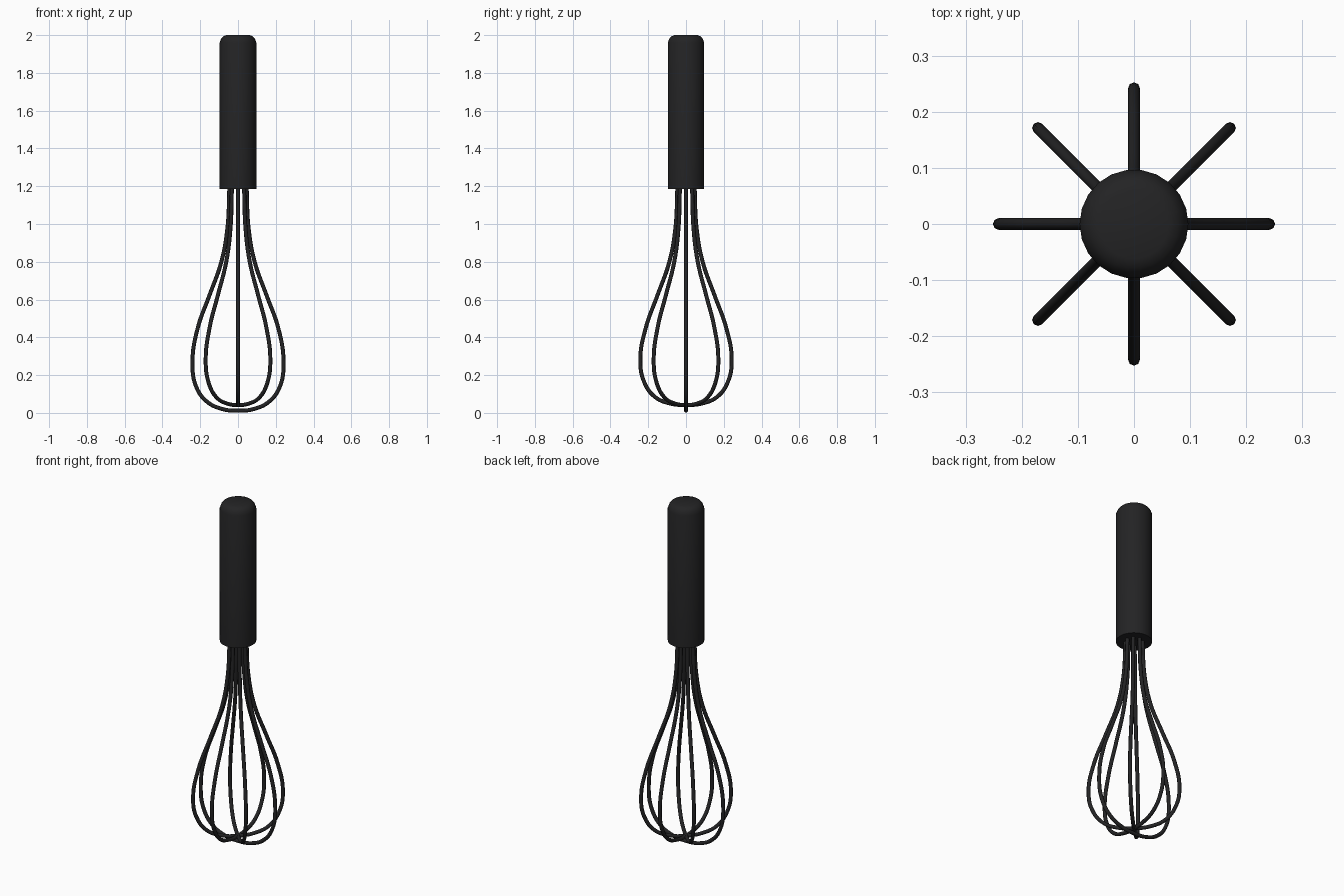
import bpy, bmesh, math

cube = bpy.data.objects.get("Cube")
if cube:
    bpy.data.objects.remove(cube, do_unlink=True)

black = bpy.data.materials.new("matte black")
black.use_nodes = True
colour = (0.017, 0.017, 0.018, 1)
black.diffuse_color = colour
black.node_tree.nodes["Principled BSDF"].inputs["Base Color"].default_value = colour

WIRE_RADIUS = 0.0105


def smooth(obj, angle):
    bpy.ops.object.select_all(action="DESELECT")
    obj.select_set(True)
    bpy.context.view_layer.objects.active = obj
    bpy.ops.object.shade_smooth_by_angle(angle=math.radians(angle))


def make_handle(sides=22):
    # Lathed grip with a flat base and a rounded top
    profile = [(0.097, 1.185), (0.097, 1.96), (0.09, 1.98), (0.079, 1.993), (0.062, 2.0)]
    bm = bmesh.new()
    rings = []
    for r, z in profile:
        angles = [math.tau * i / sides for i in range(sides)]
        rings.append([bm.verts.new((r * math.cos(a), r * math.sin(a), z)) for a in angles])
    for low, high in zip(rings, rings[1:]):
        for i in range(sides):
            j = (i + 1) % sides
            bm.faces.new((low[i], low[j], high[j], high[i]))
    bm.faces.new(rings[0][::-1])
    bm.faces.new(rings[-1])
    mesh = bpy.data.meshes.new("handle")
    bm.to_mesh(mesh)
    bm.free()
    mesh.materials.append(black)
    obj = bpy.data.objects.new("handle", mesh)
    bpy.context.collection.objects.link(obj)
    smooth(obj, 40)


def make_wire(name, turn, lower):
    # One balloon loop: half profile mirrored across the axis, swept as a tube
    upper = [(0.046, 1.25), (0.047, 1.15), (0.057, 0.97), (0.088, 0.8),
             (0.152, 0.62), (0.213, 0.45)]
    half = upper + lower
    path = half + [(-r, z) for r, z in half[-2::-1]]
    curve = bpy.data.curves.new(name, "CURVE")
    curve.dimensions = "3D"
    curve.bevel_depth = WIRE_RADIUS
    curve.bevel_resolution = 2
    curve.resolution_u = 6
    curve.use_fill_caps = True
    spline = curve.splines.new("BEZIER")
    spline.bezier_points.add(len(path) - 1)
    for point, (r, z) in zip(spline.bezier_points, path):
        point.co = (r * math.cos(turn), r * math.sin(turn), z)
        point.handle_left_type = point.handle_right_type = "AUTO"
    curve.materials.append(black)
    obj = bpy.data.objects.new(name, curve)
    bpy.context.collection.objects.link(obj)
    bpy.ops.object.select_all(action="DESELECT")
    obj.select_set(True)
    bpy.context.view_layer.objects.active = obj
    bpy.ops.object.convert(target="MESH")
    smooth(bpy.context.object, 60)


make_handle()

# The side-to-side loop hangs below the other three
deep = [(0.241, 0.27), (0.222, 0.14), (0.165, 0.06), (0.085, 0.021), (0, 0.0115)]
shallow = [(0.242, 0.28), (0.222, 0.165), (0.165, 0.085), (0.085, 0.05), (0, 0.042)]
names = ["wire_side_to_side", "wire_diagonal_a", "wire_front_to_back", "wire_diagonal_b"]
for i, name in enumerate(names):
    make_wire(name, i * math.pi / 4, shallow if i else deep)
